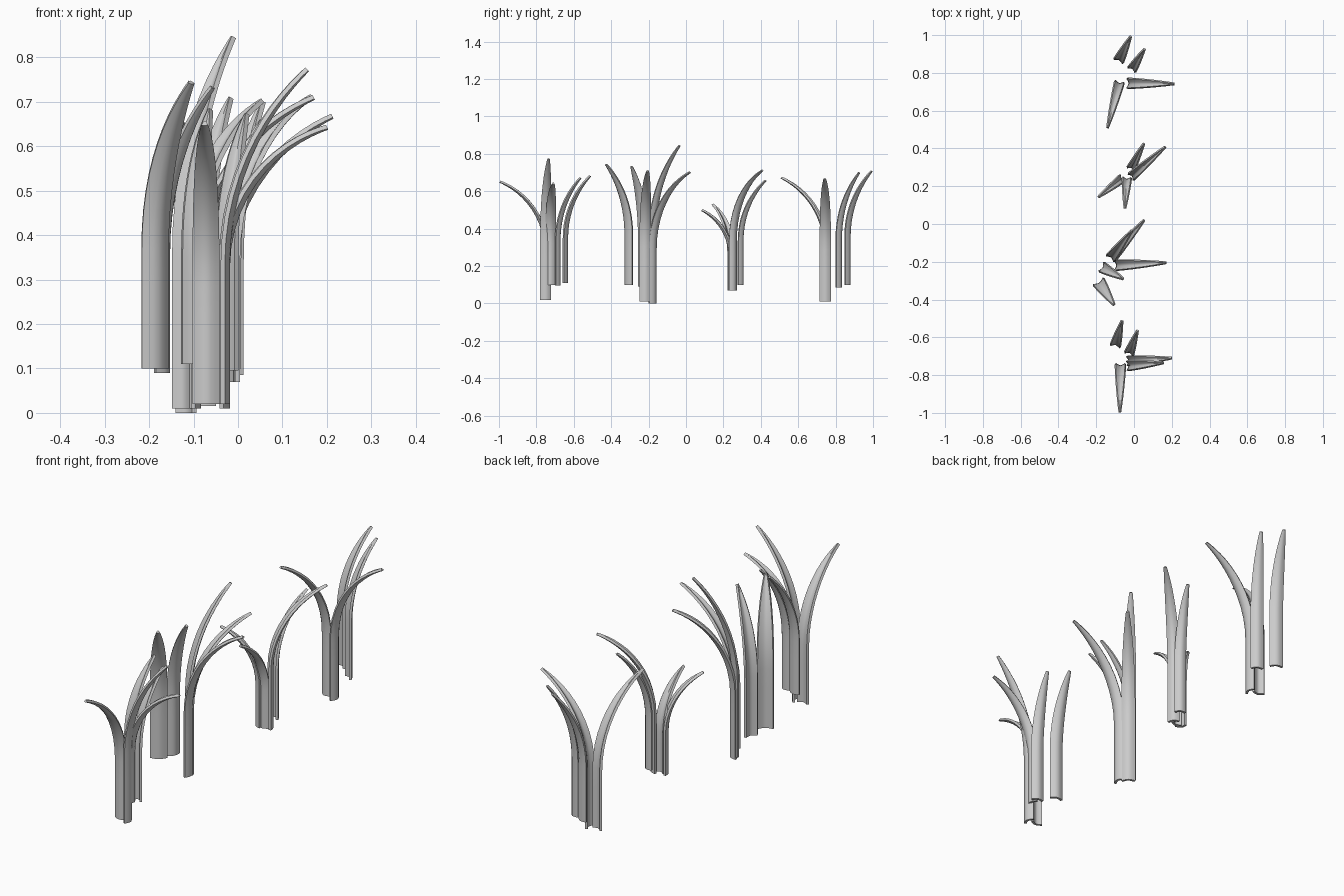
import bpy, bmesh, math
from mathutils import Vector

if "Cube" in bpy.data.objects:
    bpy.data.objects.remove(bpy.data.objects["Cube"])

ACROSS, STRAIGHT, BEND = 6, 3, 12
SAG, THICK = 0.013, 0.011


def blade(name, base, tip, width):
    """Gutter-shaped grass blade: upright stalk, then an arc out to the tip."""
    base, tip = Vector(base), Vector(tip)
    flat = Vector((tip.x - base.x, tip.y - base.y, 0))
    reach = flat.length
    out = flat.normalized()
    side = Vector((-out.y, out.x, 0))
    up = Vector((0, 0, 1))
    height = tip.z - base.z
    stalk = height * 0.42
    rise = height - stalk
    theta = 2 * math.atan2(reach, rise)
    radius = rise / math.sin(theta)

    # centre line: (point, lean angle, width factor)
    line = [(base + up * stalk * i / STRAIGHT, 0, 1) for i in range(STRAIGHT)]
    for i in range(BEND + 1):
        s = i / BEND
        s = 1 - (1 - s) ** 1.3
        a = theta * s
        p = base + up * (stalk + radius * math.sin(a)) + out * radius * (1 - math.cos(a))
        line.append((p, a, 1 - 0.84 * s ** 2.6))

    bm = bmesh.new()
    rows = []
    for p, a, f in line:
        normal = out * math.cos(a) - up * math.sin(a)
        row = []
        for j in range(ACROSS + 1):
            u = 2 * j / ACROSS - 1
            dip = SAG * f * (0.5 - abs(u) ** 1.5)
            row.append(bm.verts.new(p + side * (u * width / 2 * f) + normal * dip))
        rows.append(row)
    for r0, r1 in zip(rows, rows[1:]):
        for j in range(ACROSS):
            bm.faces.new((r0[j], r0[j + 1], r1[j + 1], r1[j]))
    mesh = bpy.data.meshes.new(name)
    bm.to_mesh(mesh)
    bm.free()
    ob = bpy.data.objects.new(name, mesh)
    bpy.context.collection.objects.link(ob)
    solid = ob.modifiers.new("thickness", 'SOLIDIFY')
    solid.thickness = THICK
    solid.offset = 0
    bpy.ops.object.select_all(action='DESELECT')
    ob.select_set(True)
    bpy.context.view_layer.objects.active = ob
    bpy.ops.object.modifier_apply(modifier=solid.name)
    bpy.ops.object.shade_smooth_by_angle(angle=math.radians(40))


# each tuft: (base, tip, width) per blade
tufts = {
    "back_tuft": [
        ((-0.08, 0.867, 0.10), (-0.018, 0.992, 0.708), 0.055),
        ((-0.01, 0.82, 0.085), (0.055, 0.925, 0.70), 0.05),
        ((-0.03, 0.745, 0.01), (0.212, 0.742, 0.668), 0.055),
        ((-0.078, 0.748, 0.015), (-0.14, 0.51, 0.673), 0.052)],
    "rear_middle_tuft": [
        ((-0.015, 0.295, 0.10), (0.052, 0.425, 0.658), 0.045),
        ((-0.012, 0.253, 0.07), (0.165, 0.408, 0.712), 0.048),
        ((-0.065, 0.24, 0.07), (-0.188, 0.143, 0.53), 0.045),
        ((-0.038, 0.24, 0.07), (-0.048, 0.085, 0.50), 0.048)],
    "front_middle_tuft": [
        ((-0.115, -0.175, 0.0), (0.053, 0.02, 0.702), 0.055),
        ((-0.122, -0.178, 0.01), (-0.012, -0.035, 0.845), 0.055),
        ((-0.095, -0.218, 0.01), (0.17, -0.205, 0.71), 0.056),
        ((-0.167, -0.23, 0.09), (-0.058, -0.29, 0.733), 0.058),
        ((-0.185, -0.31, 0.10), (-0.106, -0.427, 0.744), 0.068)],
    "front_tuft": [
        ((-0.098, -0.642, 0.11), (-0.064, -0.513, 0.682), 0.055),
        ((-0.025, -0.683, 0.095), (0.018, -0.565, 0.672), 0.05),
        ((-0.03, -0.725, 0.10), (0.20, -0.71, 0.643), 0.052),
        ((-0.03, -0.75, 0.02), (0.155, -0.735, 0.773), 0.053),
        ((-0.072, -0.747, 0.02), (-0.075, -0.995, 0.652), 0.055)],
}
for tuft, blades in tufts.items():
    for n, (base, tip, width) in enumerate(blades, 1):
        blade(f"{tuft}_blade_{n}", base, tip, width)
